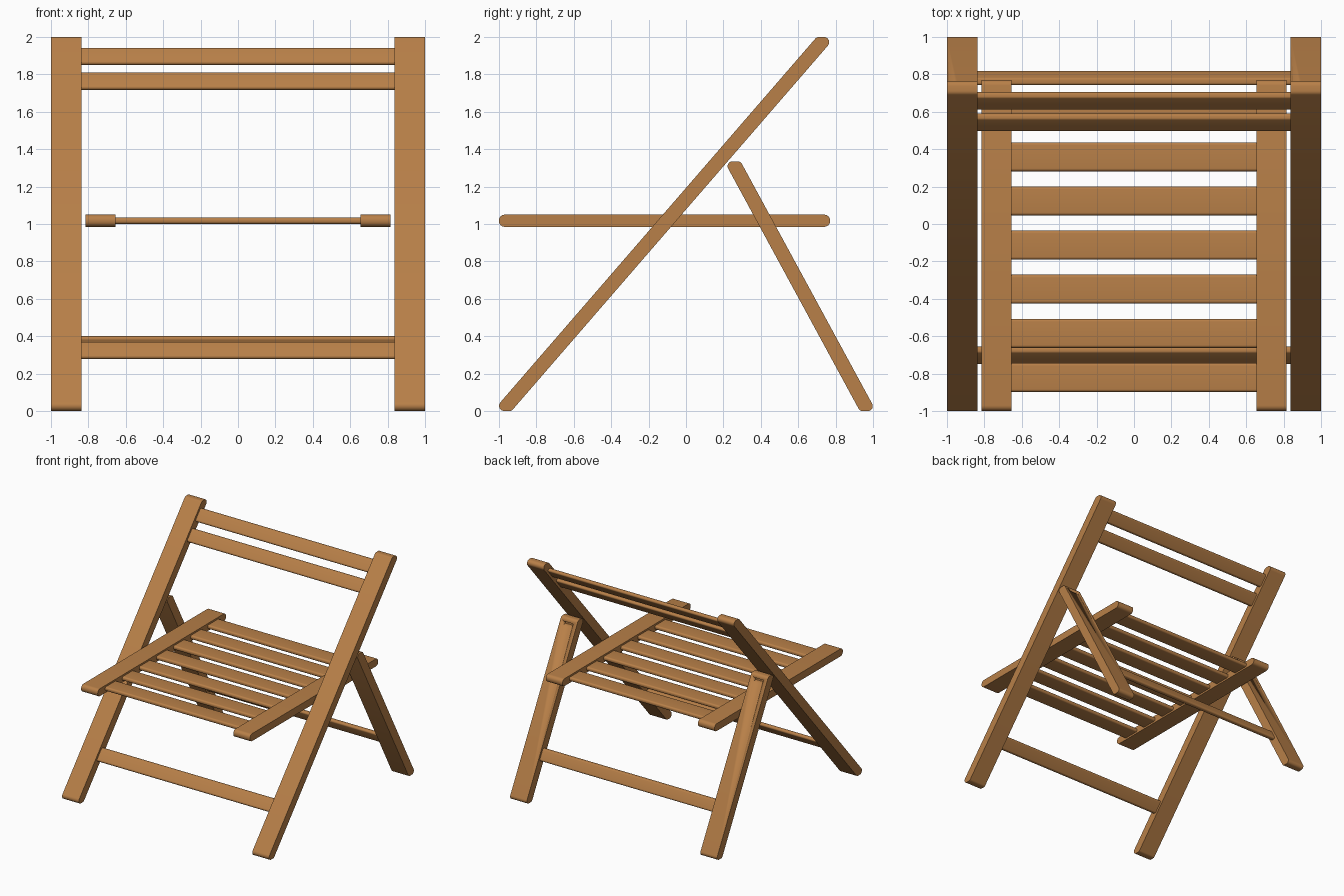
import bpy, bmesh, math
from mathutils import Vector

if "Cube" in bpy.data.objects:
    bpy.data.objects.remove(bpy.data.objects["Cube"])

wood = bpy.data.materials.new("warm wood")
wood.diffuse_color = (0.48, 0.215, 0.065, 1)
wood.use_nodes = True
wood.node_tree.nodes["Principled BSDF"].inputs["Base Color"].default_value = wood.diffuse_color


def rounded(corners, r, steps=6):
    """Round each corner of a convex counter-clockwise polygon with radius r."""
    pts = [Vector(c) for c in corners]
    out = []
    for i, p in enumerate(pts):
        a = (p - pts[i - 1]).normalized()
        b = (pts[(i + 1) % len(pts)] - p).normalized()
        turn = math.atan2(a.x * b.y - a.y * b.x, a.dot(b))
        n = Vector((-a.y, a.x))
        centre = p - a * (r * math.tan(turn / 2)) + n * r
        start = math.atan2(-n.y, -n.x)
        for k in range(steps + 1):
            t = start + turn * k / steps
            out.append(centre + Vector((math.cos(t), math.sin(t))) * r)
    return out


def bar(name, corners, r, x0, x1):
    """Extrude a rounded side profile (y, z) from x0 to x1."""
    bm = bmesh.new()
    face = bm.faces.new([bm.verts.new((x0, p.x, p.y)) for p in rounded(corners, r)])
    ext = bmesh.ops.extrude_face_region(bm, geom=[face])
    verts = [g for g in ext["geom"] if isinstance(g, bmesh.types.BMVert)]
    bmesh.ops.translate(bm, verts=verts, vec=(x1 - x0, 0, 0))
    bmesh.ops.recalc_face_normals(bm, faces=bm.faces)
    me = bpy.data.meshes.new(name)
    bm.to_mesh(me)
    bm.free()
    me.materials.append(wood)
    ob = bpy.data.objects.new(name, me)
    bpy.context.collection.objects.link(ob)
    bpy.ops.object.select_all(action='DESELECT')
    ob.select_set(True)
    bpy.context.view_layer.objects.active = ob
    bpy.ops.object.shade_smooth_by_angle(angle=math.radians(35))
    return ob


def slanted(line, z0, z1, width):
    """Parallelogram with level ends that follows a leaning centre line."""
    a, b, h = line(z0), line(z1), width / 2
    return [(a - h, z0), (a + h, z0), (b + h, z1), (b - h, z1)]


def level(y0, y1, z0, z1):
    return [(y0, z0), (y1, z0), (y1, z1), (y0, z1)]


def front_line(z):
    return -0.117 + 0.866 * (z - 1)


def rear_line(z):
    return 0.973 - 0.543 * z


for side, s in (("left", -1), ("right", 1)):
    outer = sorted((s * 0.838, s * 1.0))
    inner = sorted((s * 0.655, s * 0.815))
    # long legs that carry the backrest, and shorter rear legs
    bar("front_leg_" + side, slanted(front_line, 0, 2, 0.10), 0.028, *outer)
    rear = bar("rear_leg_" + side, slanted(rear_line, 0, 1.335, 0.087), 0.026, *outer)
    # seat side rails
    bar("seat_rail_" + side, level(-1, 0.77, 0.985, 1.05), 0.03, *inner)
    # small hinge slot near the top of the rear leg
    zc = 1.29
    yc = rear_line(zc) + 0.04
    cutter = bar("slot_cutter_" + side, level(yc - 0.03, yc + 0.04, zc - 0.014, zc + 0.014),
                 0.002, s * 0.919 - 0.045, s * 0.919 + 0.045)
    cutter.hide_render = True
    cutter.hide_viewport = True
    cut = rear.modifiers.new("slot", 'BOOLEAN')
    cut.operation = 'DIFFERENCE'
    cut.solver = 'EXACT'
    cut.object = cutter

# seat slats
for i in range(7):
    y = -0.898 + i * 0.236
    bar(f"seat_slat_{i + 1}", level(y, y + 0.155, 1.0, 1.035), 0.015, -0.656, 0.656)

# backrest slats and stretchers between the legs
for name, line, z0 in (("back_slat_lower", front_line, 1.717),
                       ("back_slat_upper", front_line, 1.85),
                       ("front_stretcher", front_line, 0.278),
                       ("rear_stretcher", rear_line, 0.308)):
    bar(name, slanted(line, z0, z0 + 0.092, 0.046), 0.014, -0.84, 0.84)
